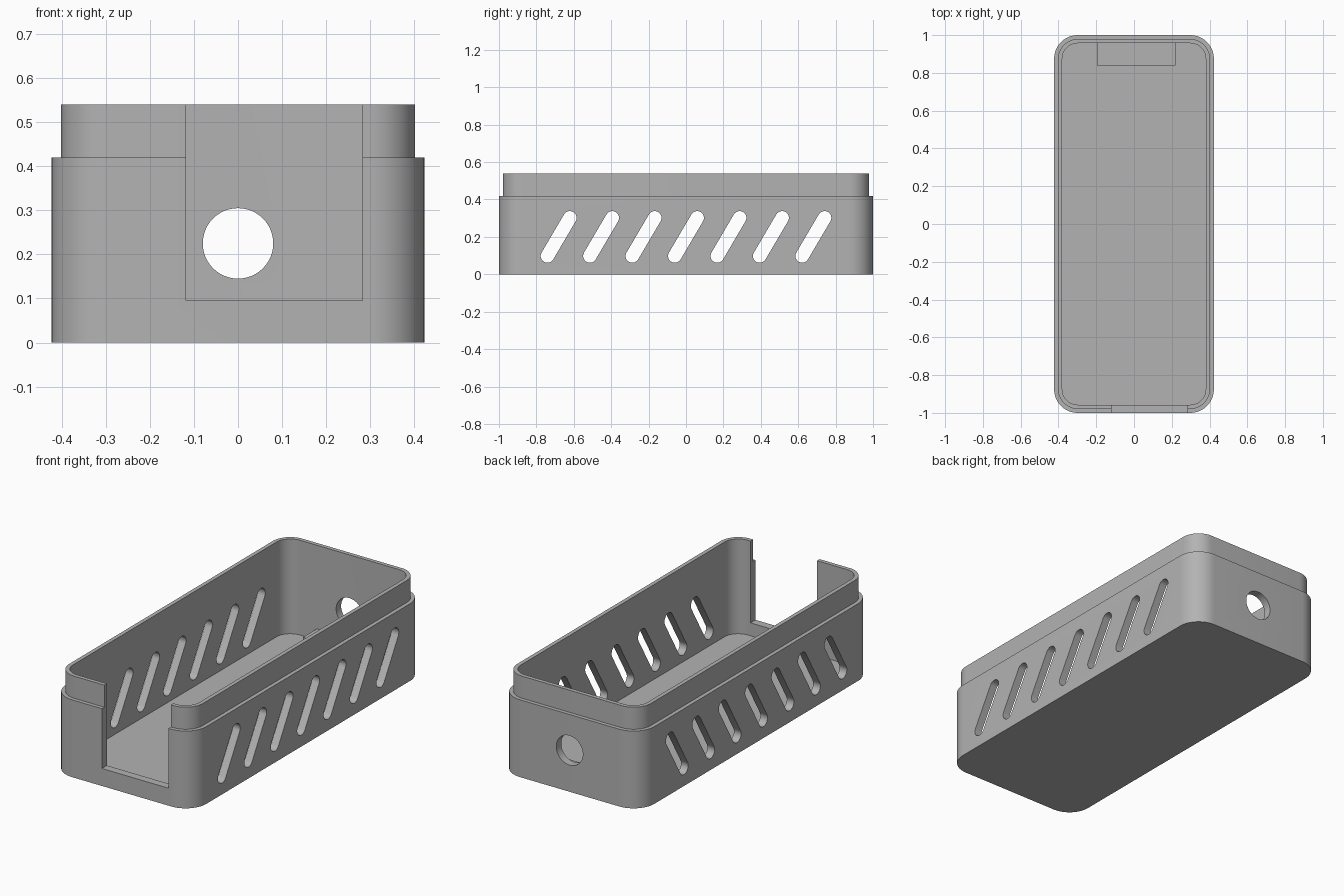
import bpy, bmesh
from math import cos, sin, pi, radians, hypot, atan2

if "Cube" in bpy.data.objects:
    bpy.data.objects.remove(bpy.data.objects["Cube"])

HALF_X, HALF_Y, RADIUS = 0.423, 1.0, 0.125
STEP, WALL = 0.021, 0.043
RIM_Z, LIP_Z, FLOOR_Z = 0.42, 0.54, 0.025

grey = bpy.data.materials.new("matte grey")
grey.use_nodes = True
colour = (0.45, 0.45, 0.45, 1)
grey.diffuse_color = colour
grey.node_tree.nodes["Principled BSDF"].inputs["Base Color"].default_value = colour


def rounded_outline(inset, steps=12):
    """Rounded rectangle, shrunk by inset, as a list of (x, y)."""
    r = RADIUS - inset
    cx, cy = HALF_X - RADIUS, HALF_Y - RADIUS
    pts = []
    for k, (sx, sy) in enumerate([(1, 1), (-1, 1), (-1, -1), (1, -1)]):
        for i in range(steps + 1):
            a = (k + i / steps) * pi / 2
            pts.append((sx * cx + r * cos(a), sy * cy + r * sin(a)))
    return pts


def loft(name, rings):
    """Skin a stack of matching rings and close both ends."""
    bm = bmesh.new()
    loops = [[bm.verts.new(p) for p in ring] for ring in rings]
    n = len(loops[0])
    for low, high in zip(loops, loops[1:]):
        for i in range(n):
            j = (i + 1) % n
            bm.faces.new((low[i], low[j], high[j], high[i]))
    bm.faces.new(loops[0][::-1])
    bm.faces.new(loops[-1])
    bmesh.ops.recalc_face_normals(bm, faces=bm.faces)
    mesh = bpy.data.meshes.new(name)
    bm.to_mesh(mesh)
    bm.free()
    mesh.materials.append(grey)
    obj = bpy.data.objects.new(name, mesh)
    bpy.context.collection.objects.link(obj)
    return obj


def box(name, x0, x1, y0, y1, z0, z1):
    outline = [(x0, y0), (x1, y0), (x1, y1), (x0, y1)]
    return loft(name, [[(x, y, z) for x, y in outline] for z in (z0, z1)])


def capsule(start, end, r, steps=14):
    """Slot outline between two end centres; a circle if they coincide."""
    along = atan2(end[1] - start[1], end[0] - start[0])
    pts = []
    for centre, turn in ((end, -pi / 2), (start, pi / 2)):
        for i in range(steps + 1):
            a = along + turn + pi * i / steps
            pts.append((centre[0] + r * cos(a), centre[1] + r * sin(a)))
    return pts


def cut(target, cutter):
    mod = target.modifiers.new("cut", 'BOOLEAN')
    mod.operation = 'DIFFERENCE'
    mod.solver = 'EXACT'
    mod.object = cutter
    bpy.context.view_layer.objects.active = target
    bpy.ops.object.modifier_apply(modifier=mod.name)
    bpy.data.objects.remove(cutter)


# Open tray: outer wall, ledge, raised lip, inner wall and floor
profile = [(0, 0), (0, RIM_Z), (STEP, RIM_Z), (STEP, LIP_Z), (WALL, LIP_Z), (WALL, FLOOR_Z)]
case = loft("case_shell", [[(x, y, z) for x, y in rounded_outline(d)] for d, z in profile])

# Front opening
cut(case, box("notch_cutter", -0.118, 0.282, -1.1, -0.9, 0.095, 0.7))

# Slanted vent slots through both long sides
for i in range(7):
    y = (i - 3) * 0.227
    slot = capsule((y - 0.06, 0.098), (y + 0.06, 0.302), 0.036)
    cut(case, loft("slot_cutter", [[(x, a, b) for a, b in slot] for x in (-0.6, 0.6)]))

# Round cable hole in the back wall
hole = [(0.08 * cos(2 * pi * i / 48), 0.225 + 0.08 * sin(2 * pi * i / 48)) for i in range(48)]
cut(case, loft("hole_cutter", [[(a, y, b) for a, b in hole] for y in (0.9, 1.1)]))

# Low block on the floor against the back wall
box("back_support_block", -0.197, 0.22, 0.84, HALF_Y - WALL + 0.005, FLOOR_Z - 0.01, 0.085)

# Smooth corners, sharp edges
bpy.ops.object.select_all(action='DESELECT')
case.select_set(True)
bpy.context.view_layer.objects.active = case
bpy.ops.object.shade_smooth_by_angle(angle=radians(30))
